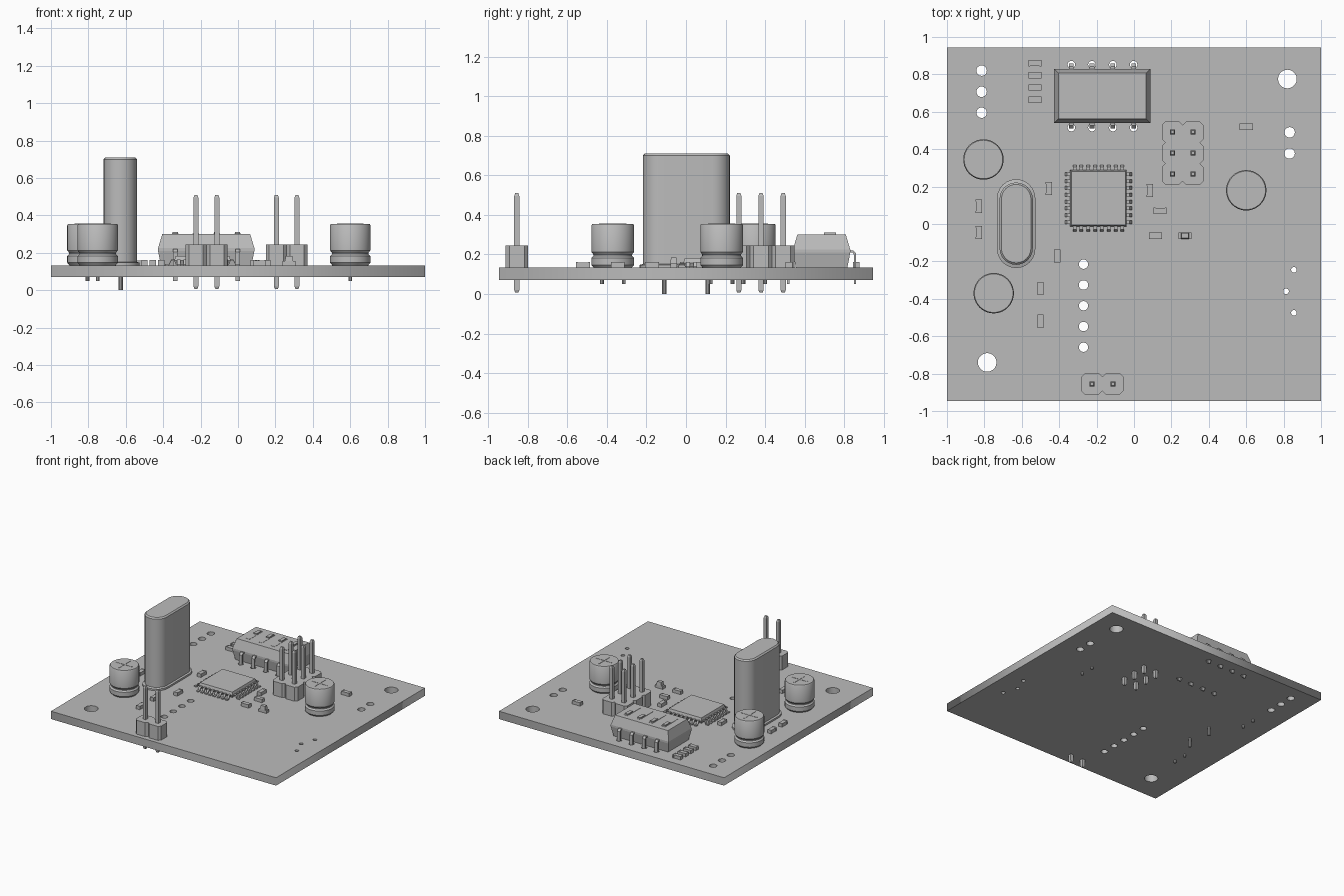
import bpy
import bmesh
from math import sin, cos, pi
from mathutils import Vector

if "Cube" in bpy.data.objects:
    bpy.data.objects.remove(bpy.data.objects["Cube"])

grey = bpy.data.materials.new("plain grey")
grey.use_nodes = True
grey.diffuse_color = (0.5, 0.5, 0.5, 1)
grey.node_tree.nodes["Principled BSDF"].inputs["Base Color"].default_value = (0.5, 0.5, 0.5, 1)

BOTTOM, TOP = 0.07, 0.133


# Outlines, counter-clockwise, centred on the origin
def rect(w, d):
    return [(-w / 2, -d / 2), (w / 2, -d / 2), (w / 2, d / 2), (-w / 2, d / 2)]


def circle(r, n=32):
    return [(r * cos(2 * pi * i / n), r * sin(2 * pi * i / n)) for i in range(n)]


def stadium(w, d, n=12):
    r = w / 2
    h = d / 2 - r
    ends = []
    for start, y in ((0, h), (pi, -h)):
        ends += [(r * cos(start + pi * i / n), y + r * sin(start + pi * i / n)) for i in range(n + 1)]
    return ends


def loft(bm, layers, x=0, y=0):
    """Stack of (outline, z) layers joined by walls and capped."""
    rings = [[bm.verts.new((x + px, y + py, z)) for px, py in outline] for outline, z in layers]
    for low, high in zip(rings, rings[1:]):
        for i in range(len(low)):
            j = (i + 1) % len(low)
            bm.faces.new((low[i], low[j], high[j], high[i]))
    bm.faces.new(rings[0][::-1])
    bm.faces.new(rings[-1])


def box(bm, x, y, w, d, z0, z1):
    loft(bm, [(rect(w, d), z0), (rect(w, d), z1)], x, y)


def strip(bm, points, out, width):
    """Flat metal strip: thick path swept sideways; points are (distance, z, thickness direction)."""
    out = Vector(out)
    side = Vector((-out.y, out.x, 0)) * width / 2
    origin, path, thick = points
    rings = []
    for dist, z, nd, nz in path:
        base = Vector(origin) + out * dist + Vector((0, 0, z))
        n = (out * nd + Vector((0, 0, nz))) * thick
        rings.append([bm.verts.new(p) for p in (base - side, base + side, base + side + n, base - side + n)])
    for a, b in zip(rings, rings[1:]):
        for i in range(4):
            j = (i + 1) % 4
            bm.faces.new((a[i], a[j], b[j], b[i]))
    bm.faces.new(rings[0][::-1])
    bm.faces.new(rings[-1])


def finish(bm, name, smooth=False):
    bmesh.ops.recalc_face_normals(bm, faces=bm.faces)
    mesh = bpy.data.meshes.new(name)
    bm.to_mesh(mesh)
    bm.free()
    mesh.materials.append(grey)
    ob = bpy.data.objects.new(name, mesh)
    bpy.context.collection.objects.link(ob)
    if smooth:
        bpy.ops.object.select_all(action='DESELECT')
        ob.select_set(True)
        bpy.context.view_layer.objects.active = ob
        bpy.ops.object.shade_smooth_by_angle(angle=0.6)
    return ob


# Circuit board with drilled holes, as a filled 2D curve
switch_x = [-0.335, -0.225, -0.113, -0.002]
holes = [(0.82, 0.775, 0.05), (-0.785, -0.74, 0.05)]
holes += [(-0.815, y, 0.028) for y in (0.82, 0.707, 0.595)]
holes += [(0.832, y, 0.028) for y in (0.49, 0.377)]
holes += [(-0.27, -0.215 - 0.111 * i, 0.025) for i in range(5)]
holes += [(0.855, -0.245, 0.015), (0.813, -0.36, 0.015), (0.855, -0.475, 0.015)]
holes += [(x, y, 0.02) for x in switch_x for y in (0.515, 0.852)]
curve = bpy.data.curves.new("circuit_board", 'CURVE')
curve.dimensions = '2D'
curve.fill_mode = 'BOTH'
curve.extrude = (TOP - BOTTOM) / 2
outlines = [rect(2, 1.89)]
outlines += [[(x + px, y + py) for px, py in circle(r, 20)] for x, y, r in holes]
for outline in outlines:
    spline = curve.splines.new('POLY')
    spline.points.add(len(outline) - 1)
    for point, (px, py) in zip(spline.points, outline):
        point.co = (px, py, 0, 1)
    spline.use_cyclic_u = True
curve.materials.append(grey)
board = bpy.data.objects.new("circuit_board", curve)
board.location.z = (TOP + BOTTOM) / 2
bpy.context.collection.objects.link(board)
bpy.ops.object.select_all(action='DESELECT')
board.select_set(True)
bpy.context.view_layer.objects.active = board
bpy.ops.object.convert(target='MESH')

# Crystal can with flange and leads
bm = bmesh.new()
loft(bm, [(stadium(0.205, 0.475), TOP), (stadium(0.205, 0.475), 0.147), (stadium(0.178, 0.44), 0.152),
          (stadium(0.178, 0.44), 0.7), (stadium(0.158, 0.42), 0.71)], -0.63, 0.002)
finish(bm, "crystal_can", True)
bm = bmesh.new()
for y in (-0.11, 0.11):
    loft(bm, [(circle(0.011, 10), 0), (circle(0.011, 10), TOP)], -0.627, y)
finish(bm, "crystal_leads", True)

# Electrolytic capacitors: crimped can, score cross and leads
can = [(0.096, TOP), (0.108, 0.147), (0.108, 0.182), (0.098, 0.193), (0.098, 0.2),
       (0.108, 0.213), (0.108, 0.347), (0.103, 0.355)]
for n, (x, y) in enumerate(((-0.805, 0.345), (-0.75, -0.37), (0.6, 0.18)), 1):
    bm = bmesh.new()
    loft(bm, [(circle(r, 40), z) for r, z in can], x, y)
    finish(bm, f"capacitor_{n}_can", True)
    bm = bmesh.new()
    box(bm, x, y, 0.14, 0.008, 0.354, 0.357)
    box(bm, x, y, 0.008, 0.14, 0.354, 0.357)
    finish(bm, f"capacitor_{n}_score")
    bm = bmesh.new()
    for dy in (-0.055, 0.055):
        loft(bm, [(circle(0.01, 10), 0.05), (circle(0.01, 10), TOP)], x, y + dy)
    finish(bm, f"capacitor_{n}_leads", True)

# Switch bank: tapered body, recessed-look slots, sliders and bent pins
bm = bmesh.new()
loft(bm, [(rect(0.485, 0.26), TOP), (rect(0.515, 0.29), 0.21), (rect(0.515, 0.29), 0.225),
          (rect(0.47, 0.245), 0.3)], -0.17, 0.685)
finish(bm, "switch_body")
bm = bmesh.new()
for x in switch_x:
    box(bm, x, 0.685, 0.034, 0.165, 0.298, 0.302)
finish(bm, "switch_slots")
bm = bmesh.new()
for x in switch_x:
    box(bm, x, 0.727, 0.028, 0.06, 0.298, 0.31)
finish(bm, "switch_sliders")
bm = bmesh.new()
for x in switch_x:
    for s in (-1, 1):
        path = [(0.12, 0.21, 0, 1), (0.158, 0.21, 0, 1), (0.163, 0.2, 1, 0.5), (0.163, 0.05, 1, 0)]
        strip(bm, ((x, 0.685, 0), path, 0.011), (0, s, 0), 0.025)
finish(bm, "switch_pins")


# Pin headers: one notched block per pin, with square tapered pins
def header(name, xs, ys):
    blocks, pins = bmesh.new(), bmesh.new()
    a, b = 0.056, 0.038
    octagon = [(-b, -a), (b, -a), (a, -b), (a, b), (b, a), (-b, a), (-a, b), (-a, -b)]
    mid_x, mid_y = sum(xs) / len(xs), sum(ys) / len(ys)
    for x in xs:
        for y in ys:
            loft(blocks, [(octagon, TOP), (octagon, 0.245)], x, y)
            loft(pins, [(rect(0.016, 0.016), 0.007), (rect(0.026, 0.026), 0.02),
                        (rect(0.026, 0.026), 0.495), (rect(0.016, 0.016), 0.51)], x, y)
    box(blocks, mid_x, mid_y, xs[-1] - xs[0] + 2 * b, ys[-1] - ys[0] + 2 * b, TOP, 0.2445)
    finish(blocks, name + "_block")
    finish(pins, name + "_pins")


header("six_pin_header", (0.205, 0.315), (0.267, 0.379, 0.491))
header("two_pin_header", (-0.225, -0.113), (-0.855,))

# Square chip with gull-wing legs on four sides
cx, cy = -0.19, 0.138
bm = bmesh.new()
loft(bm, [(rect(0.285, 0.285), 0.138), (rect(0.302, 0.302), 0.158), (rect(0.288, 0.288), 0.182)], cx, cy)
finish(bm, "chip_body")
bm = bmesh.new()
legs = [(0.14, 0.155, 0, 1), (0.167, 0.155, 0, 1), (0.178, TOP, 0, 1), (0.2, TOP, 0, 1)]
for out in ((1, 0, 0), (-1, 0, 0), (0, 1, 0), (0, -1, 0)):
    for i in range(8):
        t = (i - 3.5) * 0.0365
        strip(bm, ((cx - out[1] * t, cy + out[0] * t, 0), legs, 0.008), out, 0.019)
finish(bm, "chip_legs")

# Small surface-mount parts: body with slightly larger end caps
along_x = [(-0.53, 0.665 + 0.065 * i) for i in range(4)] + [(0.6, 0.52), (0.14, 0.07), (0.115, -0.062)]
along_y = [(-0.455, 0.19), (0.085, 0.18), (-0.83, 0.095), (-0.83, -0.045),
           (-0.41, -0.172), (-0.5, -0.345), (-0.5, -0.52)]
bm = bmesh.new()
for spots, turned in ((along_x, False), (along_y, True)):
    for x, y in spots:
        for offset, length, width, top in ((0, 0.06, 0.032, 0.159), (-0.03, 0.01, 0.034, 0.161),
                                           (0.03, 0.01, 0.034, 0.161)):
            if turned:
                box(bm, x, y + offset, width, length, TOP, top)
            else:
                box(bm, x + offset, y, length, width, TOP, top)
finish(bm, "chip_resistors")

# Indicator lamp: flat base with a tapered lens
bm = bmesh.new()
box(bm, 0.273, -0.062, 0.068, 0.034, TOP, 0.155)
loft(bm, [(rect(0.044, 0.034), 0.155), (rect(0.036, 0.028), 0.184)], 0.273, -0.062)
finish(bm, "indicator_lamp")
